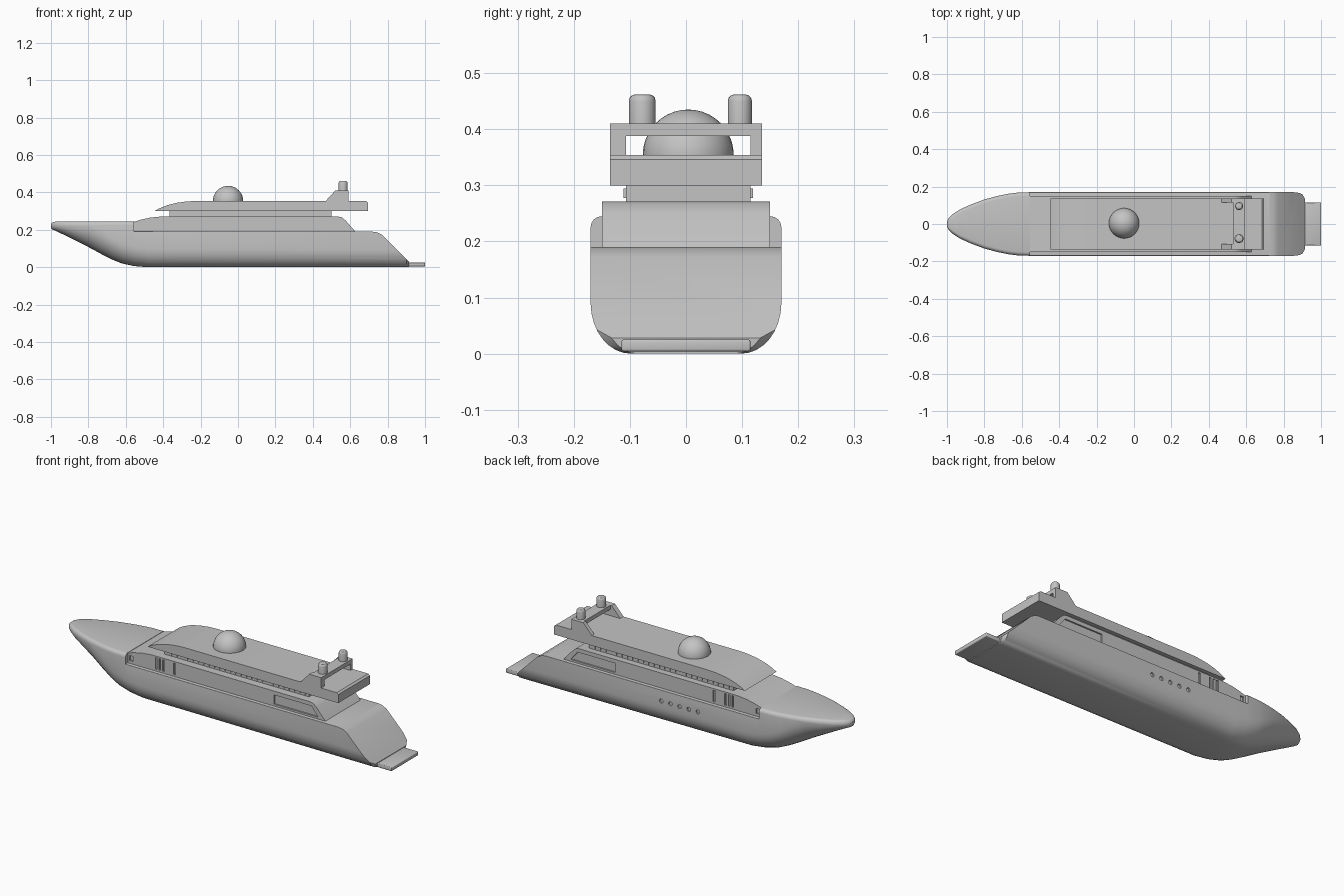
import bpy, bmesh
from math import sin, cos, pi, radians
from mathutils import Vector, Matrix

cube = bpy.data.objects.get("Cube")
if cube:
    bpy.data.objects.remove(cube, do_unlink=True)

grey = bpy.data.materials.new("light_grey")
grey.use_nodes = True
grey.diffuse_color = (0.55, 0.55, 0.55, 1)
grey.node_tree.nodes["Principled BSDF"].inputs["Base Color"].default_value = (0.55, 0.55, 0.55, 1)


def finish(name, bm, bevel=0):
    """Turn a bmesh into a named, shaded object."""
    bmesh.ops.recalc_face_normals(bm, faces=bm.faces)
    mesh = bpy.data.meshes.new(name)
    bm.to_mesh(mesh)
    bm.free()
    mesh.materials.append(grey)
    obj = bpy.data.objects.new(name, mesh)
    bpy.context.collection.objects.link(obj)
    bpy.ops.object.select_all(action='DESELECT')
    obj.select_set(True)
    bpy.context.view_layer.objects.active = obj
    if bevel:
        mod = obj.modifiers.new("bevel", 'BEVEL')
        mod.width, mod.segments = bevel, 3
        bpy.ops.object.modifier_apply(modifier=mod.name)
    bpy.ops.object.shade_smooth_by_angle(angle=radians(30))
    return obj


def add_prism(bm, profile, y0, y1):
    """Extrude an (x, z) profile from y0 to y1."""
    face = bm.faces.new([bm.verts.new((x, y0, z)) for x, z in profile])
    new = bmesh.ops.extrude_face_region(bm, geom=[face])["geom"]
    verts = [v for v in new if isinstance(v, bmesh.types.BMVert)]
    bmesh.ops.translate(bm, verts=verts, vec=(0, y1 - y0, 0))


def prism(name, profile, y0, y1, bevel=0):
    bm = bmesh.new()
    add_prism(bm, profile, y0, y1)
    return finish(name, bm, bevel)


def rect(x0, x1, z0, z1):
    return [(x0, z0), (x1, z0), (x1, z1), (x0, z1)]


def carve(obj, cutter):
    """Cut recesses out of a part and drop the cutter."""
    cutter.hide_render = True
    mod = obj.modifiers.new("recess", 'BOOLEAN')
    mod.operation, mod.object, mod.solver = 'DIFFERENCE', cutter, 'EXACT'
    bpy.ops.object.select_all(action='DESELECT')
    bpy.context.view_layer.objects.active = obj
    obj.select_set(True)
    bpy.ops.object.modifier_apply(modifier=mod.name)
    bpy.data.objects.remove(cutter, do_unlink=True)
    bpy.ops.object.shade_smooth_by_angle(angle=radians(30))


# Hull: stations of x, half width, keel height, deck height
stations = [
    (-1.0, .012, .208, .232), (-.992, .03, .202, .24), (-.97, .052, .192, .245),
    (-.93, .078, .173, .245), (-.87, .105, .143, .245), (-.8, .131, .108, .245),
    (-.73, .150, .070, .245), (-.67, .162, .040, .245), (-.62, .168, .020, .245),
    (-.555, .17, .006, .245), (-.555, .17, .006, .19), (-.48, .17, 0, .19),
    (.9, .17, 0, .19), (.915, .15, 0, .19)]
STEPS = 8


def section(x, w, k, t):
    aft = max(0, min(1, (x + 1) / .6))
    cw = w * (.95 - .53 * aft)
    r = min(.02, w * .6, (t - k) * .4) if t > .2 else .001
    ch = min((t - k - r) * .95, .14 - .05 * aft)
    half = []
    for i in range(STEPS + 1):
        a = i / STEPS * pi / 2
        half.append((w - cw + cw * sin(a), k + ch - ch * cos(a)))
    for i in range(5):
        a = i / 4 * pi / 2
        half.append((w - r + r * cos(a), t - r + r * sin(a)))
    return [(x, y, z) for y, z in half] + [(x, -y, z) for y, z in reversed(half)]


bm = bmesh.new()
rings = [[bm.verts.new(p) for p in section(*s)] for s in stations]
for a, b in zip(rings, rings[1:]):
    for i in range(len(a)):
        j = (i + 1) % len(a)
        bm.faces.new((a[i], a[j], b[j], b[i]))
bm.faces.new(rings[0])
bm.faces.new(rings[-1])
# Sloped transom with a softened shoulder
for p, q in (((.77, .173), (.915, .028)), ((.745, .186), (.77, .173)), ((.72, .19), (.745, .186))):
    normal = Vector((p[1] - q[1], 0, q[0] - p[0]))
    cut = bmesh.ops.bisect_plane(bm, geom=bm.verts[:] + bm.edges[:] + bm.faces[:],
                                 plane_co=(p[0], 0, p[1]), plane_no=normal, clear_outer=True)
    edges = [e for e in cut["geom_cut"] if isinstance(e, bmesh.types.BMEdge)]
    bmesh.ops.holes_fill(bm, edges=edges)
bmesh.ops.remove_doubles(bm, verts=bm.verts, dist=.0002)
hull = finish("hull", bm)

# Portholes along one side of the hull
bm = bmesh.new()
for i in range(5):
    place = Matrix.Translation((-.19 + i * .055, .17, .13)) @ Matrix.Rotation(pi / 2, 4, 'X')
    bmesh.ops.create_cone(bm, cap_ends=True, segments=16, radius1=.011, radius2=.011,
                          depth=.016, matrix=place)
carve(hull, finish("porthole_cutter", bm))

# Main cabin
cabin = prism("main_cabin", [
    (-.555, .18), (-.555, .243), (-.52, .254), (-.47, .265), (-.41, .271),
    (.535, .271), (.555, .267), (.575, .25), (.628, .19), (.628, .18)], -.15, .15)

# Cabin side recesses: door slots, window band, aft bay
recesses = [rect(-.39 + i * .022, -.38 + i * .022, .2, .262) for i in range(3)]
recesses += [rect(-.545, -.525, .205, .232), rect(-.28, -.268, .2, .262),
             [(.32, .2), (.585, .2), (.545, .25), (.32, .25)]]
bm = bmesh.new()
for side in (-1, 1):
    for shape in recesses:
        add_prism(bm, shape, side * .142, side * .16)
carve(cabin, finish("recess_cutter", bm))

# Upper cabin between deck and roof, with a row of small windows
prism("upper_cabin", rect(-.365, .5, .265, .305), -.107, .115)
bm = bmesh.new()
for i in range(26):
    x = -.34 + i * .032
    for y0, y1 in ((-.111, -.106), (.114, .119)):
        add_prism(bm, rect(x, x + .02, .277, .294), y0, y1)
finish("upper_windows", bm)

# Roof slab with a curved brow
prism("roof", [
    (-.447, .3), (-.42, .315), (-.38, .331), (-.33, .344), (-.27, .352), (-.22, .354),
    (.685, .354), (.695, .346), (.695, .3)], -.135, .135)

# Arch: raked uprights and crossbar
for name, y0, y1 in (("right_upright", -.135, -.107), ("left_upright", .115, .135)):
    prism(name, [(.465, .35), (.52, .41), (.592, .41), (.592, .35)], y0, y1)
prism("arch_crossbar", rect(.528, .592, .388, .41), -.134, .134)

# Rounded funnels on the arch
for name, y, r in (("right_funnel", -.078, .024), ("left_funnel", .096, .0215)):
    bm = bmesh.new()
    profile = [(0, .405), (r, .405), (r, .45)]
    profile += [(r - .012 + .012 * cos(a), .45 + .012 * sin(a)) for a in (pi / 6, pi / 3, pi / 2)]
    profile.append((0, .462))
    verts = [bm.verts.new((.562 + px, y, pz)) for px, pz in profile]
    edges = [bm.edges.new(pair) for pair in zip(verts, verts[1:])]
    bmesh.ops.spin(bm, geom=verts + edges, cent=(.562, y, 0), axis=(0, 0, 1),
                   angle=2 * pi, steps=24)
    bmesh.ops.remove_doubles(bm, verts=bm.verts, dist=.0001)
    finish(name, bm)

# Radar dome
bm = bmesh.new()
bmesh.ops.create_uvsphere(bm, u_segments=32, v_segments=20, radius=.081,
                          matrix=Matrix.Translation((-.053, .004, .354)))
bmesh.ops.bisect_plane(bm, geom=bm.verts[:] + bm.edges[:] + bm.faces[:],
                       plane_co=(0, 0, .35), plane_no=(0, 0, -1), clear_outer=True)
finish("radar_dome", bm)

# Swim platform
prism("swim_platform", rect(.89, 1.0, .004, .025), -.115, .115, .004)
